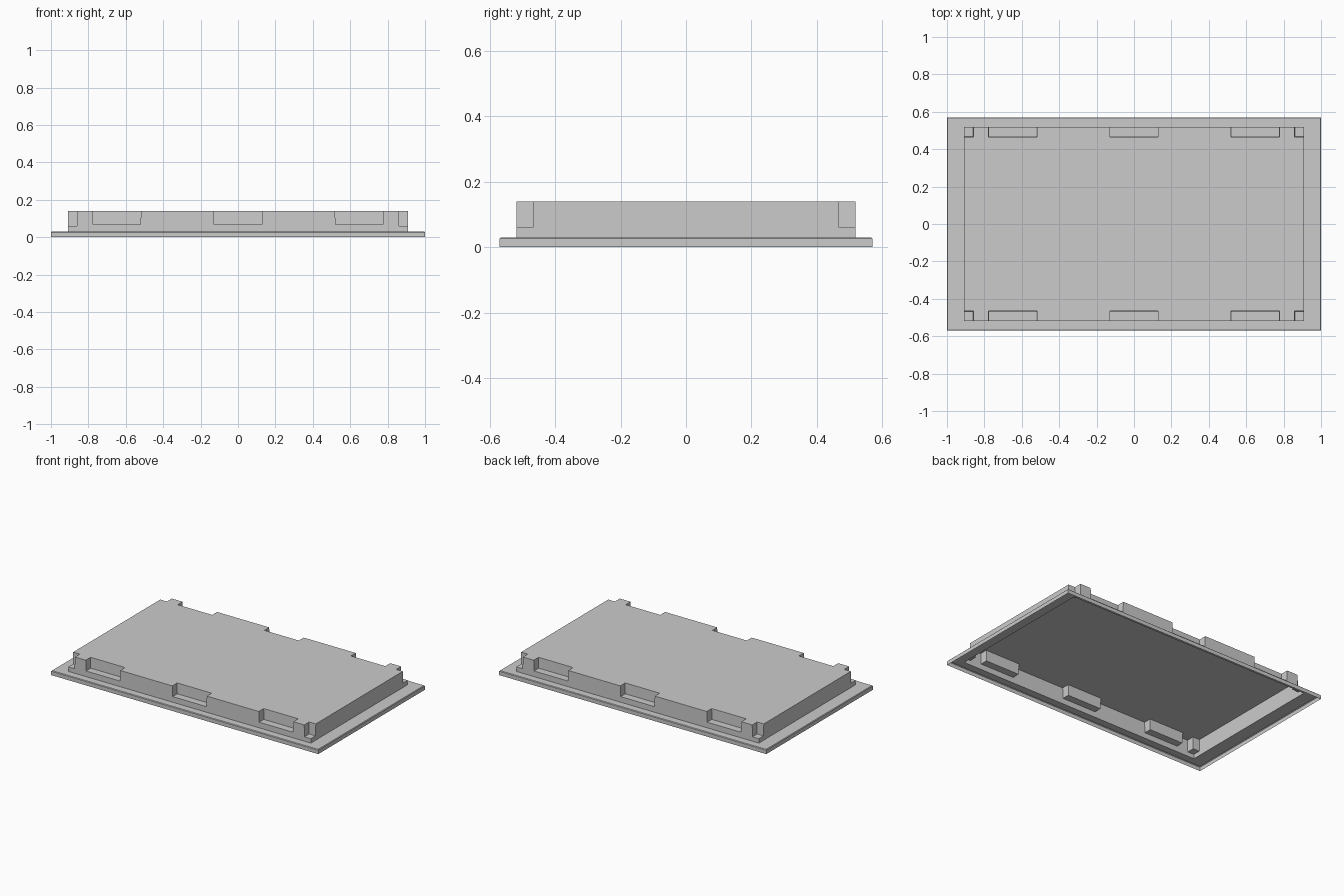
import bpy, bmesh

if "Cube" in bpy.data.objects:
    bpy.data.objects.remove(bpy.data.objects["Cube"])

HX, HY, RIM = 1.0, 0.57, 0.03        # flange half sizes and height
BX, BY, TOP = 0.908, 0.518, 0.14     # raised panel half sizes and height


def make_object(name, bm):
    bmesh.ops.recalc_face_normals(bm, faces=bm.faces)
    mesh = bpy.data.meshes.new(name)
    bm.to_mesh(mesh)
    bm.free()
    obj = bpy.data.objects.new(name, mesh)
    bpy.context.collection.objects.link(obj)
    return obj


def add_box(bm, x0, x1, y0, y1, z0, z1, draft=0.0):
    """Box whose floor is narrowed by the draft amount."""
    verts = bmesh.ops.create_cube(bm, size=1)["verts"]
    for v in verts:
        low = v.co.z < 0
        d = draft if low else 0
        v.co = (x0 + d if v.co.x < 0 else x1 - d,
                y0 + d if v.co.y < 0 else y1 - d,
                z0 if low else z1)
    return verts


# Stepped cover: flange with the raised panel extruded from its top
bm = bmesh.new()
add_box(bm, -HX, HX, -HY, HY, 0, RIM)
top = max(bm.faces, key=lambda f: f.calc_center_median().z)
panel = bmesh.ops.extrude_face_region(bm, geom=[top])
bmesh.ops.delete(bm, geom=[top], context="FACES_ONLY")
ring = [g for g in panel["geom"] if isinstance(g, bmesh.types.BMVert)]
for v in ring:
    v.co.x *= BX / HX
    v.co.y *= BY / HY
inner = next(g for g in panel["geom"] if isinstance(g, bmesh.types.BMFace))
raised = bmesh.ops.extrude_face_region(bm, geom=[inner])
bmesh.ops.delete(bm, geom=[inner], context="FACES_ONLY")
for g in raised["geom"]:
    if isinstance(g, bmesh.types.BMVert):
        g.co.z = TOP
cover = make_object("cover_shell", bm)

# Pocket cutters: three long slots per long side and one at each corner
bm = bmesh.new()
for sy in (-1, 1):
    ya, yb = sorted((sy * 0.464, sy * 0.55))
    for cx in (-0.648, 0, 0.648):
        add_box(bm, cx - 0.131, cx + 0.131, ya, yb, 0.068, 0.2, 0.004)
    for sx in (-1, 1):
        xa, xb = sorted((sx * 0.857, sx * 0.94))
        add_box(bm, xa, xb, ya, yb, 0.06, 0.2, 0.003)
cutter = make_object("pocket_cutter", bm)
cutter.hide_render = True

# Cut the pockets and bake the result
cut = cover.modifiers.new("pockets", "BOOLEAN")
cut.operation = "DIFFERENCE"
cut.solver = "EXACT"
cut.object = cutter
bpy.context.view_layer.update()
deps = bpy.context.evaluated_depsgraph_get()
baked = bpy.data.meshes.new_from_object(cover.evaluated_get(deps))
cover.modifiers.clear()
cover.data = baked
baked.name = "cover_shell"
bpy.data.objects.remove(cutter)

# Open the underside so the cover is a hollow thin skin
bm = bmesh.new()
bm.from_mesh(baked)
under = [f for f in bm.faces if all(v.co.z < 1e-4 for v in f.verts)]
bmesh.ops.delete(bm, geom=under, context="FACES")

# Soften the flange's top edge
rim = [e for e in bm.edges
       if all(abs(v.co.z - RIM) < 1e-4 for v in e.verts)
       and all(abs(v.co.x) > HX - 1e-3 and abs(v.co.y) > HY - 1e-3 for v in e.verts)]
bmesh.ops.bevel(bm, geom=rim, offset=0.004, segments=1, affect="EDGES")
bm.to_mesh(baked)
bm.free()
